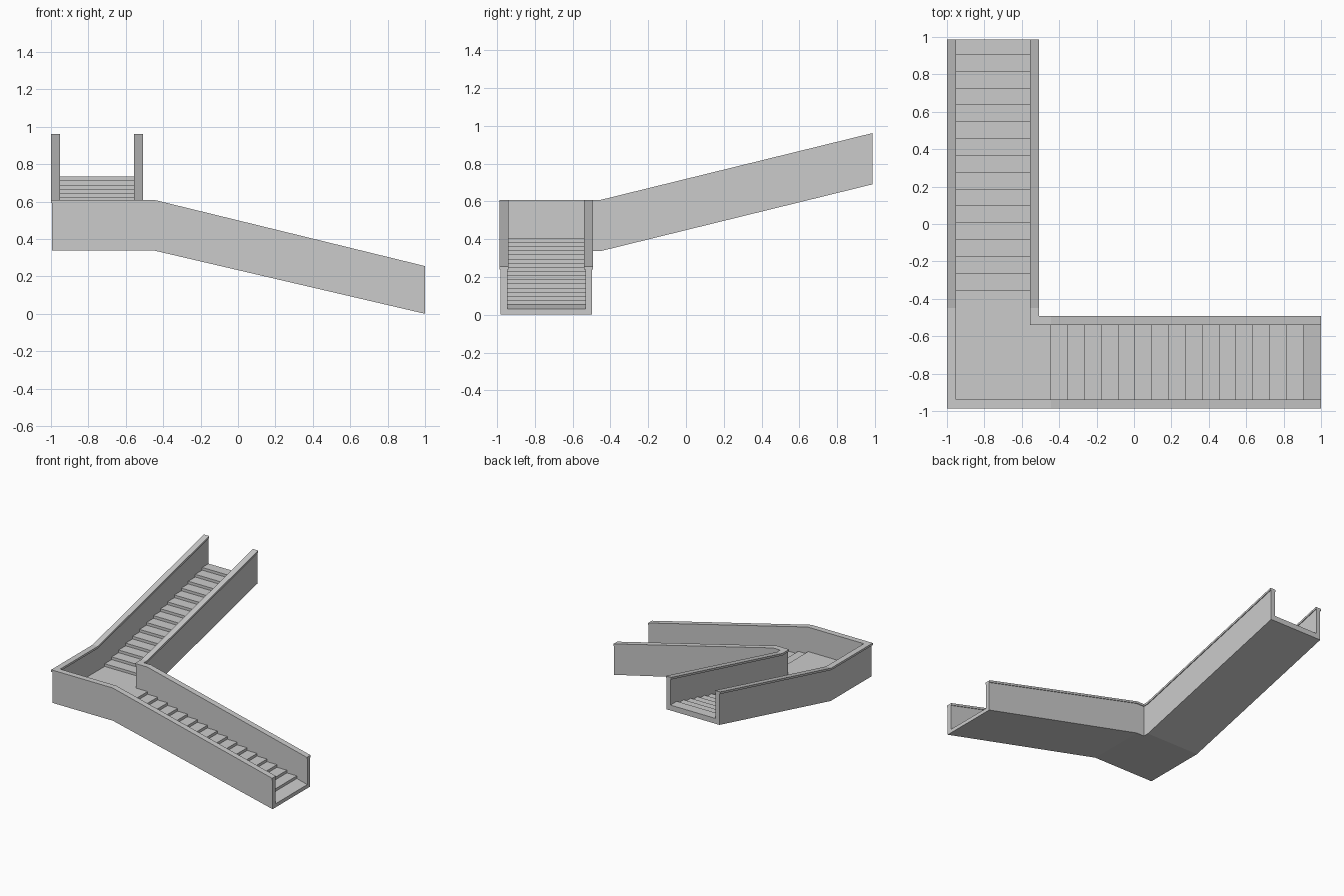
import bpy, bmesh

if "Cube" in bpy.data.objects:
    bpy.data.objects.remove(bpy.data.objects["Cube"])

STEP, RISE, N = 0.09, 0.0219, 15
FLOOR, BASE = 0.405, 0.337          # landing top and underside
BEND_X, BEND_Y, END_Y = -0.444, -0.45, 0.987


def finish(name, bm):
    bmesh.ops.recalc_face_normals(bm, faces=bm.faces)
    me = bpy.data.meshes.new(name)
    bm.to_mesh(me)
    bm.free()
    ob = bpy.data.objects.new(name, me)
    bpy.context.collection.objects.link(ob)
    return ob


def prism(name, pts, place, lo, hi):
    """Extrude a 2D profile between lo and hi; place(u, v, w) gives the 3D point."""
    bm = bmesh.new()
    a = [bm.verts.new(place(u, v, lo)) for u, v in pts]
    b = [bm.verts.new(place(u, v, hi)) for u, v in pts]
    bm.faces.new(a)
    bm.faces.new(b)
    for i in range(len(pts)):
        j = (i + 1) % len(pts)
        bm.faces.new((a[i], a[j], b[j], b[i]))
    return finish(name, bm)


def sweep(name, left, right, lows, highs):
    """Rectangular section running along two parallel plan paths."""
    bm = bmesh.new()
    rings = []
    for (lx, ly), (rx, ry), lo, hi in zip(left, right, lows, highs):
        rings.append([bm.verts.new(p) for p in
                      ((lx, ly, lo), (rx, ry, lo), (rx, ry, hi), (lx, ly, hi))])
    for r, s in zip(rings, rings[1:]):
        for i in range(4):
            j = (i + 1) % 4
            bm.faces.new((r[i], r[j], s[j], s[i]))
    bm.faces.new(rings[0])
    bm.faces.new(rings[-1])
    return finish(name, bm)


def path(cx, cy):
    """L-shaped plan path with its corner at (cx, cy)."""
    return [(1, cy), (BEND_X, cy), (cx, cy), (cx, BEND_Y), (cx, END_Y)]


# Side walls with slightly wider handrail caps
bottom = [0, BASE, BASE, BASE, 0.69]
top = [0.255, 0.608, 0.608, 0.608, 0.961]
under_cap = [z - 0.017 for z in top]
for side, cx, cy, s in (("outer", -1, -0.987, 1), ("inner", -0.508, -0.491, -1)):
    off = lambda d: path(cx + s * d, cy + s * d)
    sweep(side + "_wall", off(0.006), off(0.042), bottom, under_cap)
    sweep(side + "_handrail", off(0), off(0.048), under_cap, top)

# Inner faces of the walls
X0, X1, Y0, Y1 = -0.958, -0.55, -0.945, -0.533

# Landing
prism("landing", [(X0, Y0), (BEND_X, Y0), (BEND_X, Y1), (X1, Y1), (X1, BEND_Y), (X0, BEND_Y)],
      lambda u, v, w: (u, v, w), BASE, FLOOR)

# Lower flight: steps down towards +x, ending on the bare sloped slab
lower = [(1, 0), (BEND_X, BASE), (BEND_X, FLOOR)]
for i in range(N):
    x, z = BEND_X + i * STEP, FLOOR - (i + 1) * RISE
    lower += [(x, z), (x + STEP, z)]
x, z = lower[-1]
lower += [(x, z - RISE), (1, 0.03)]
lower.remove((BEND_X, FLOOR))
lower.insert(2, (BEND_X, FLOOR))
prism("lower_flight", lower, lambda u, v, w: (u, w, v), Y0, Y1)

# Upper flight: steps up towards +y
upper = [(END_Y, 0.69), (BEND_Y, BASE), (BEND_Y, FLOOR)]
for i in range(N):
    y, z = -0.355 + i * STEP, FLOOR + i * RISE
    upper += [(y, z), (y, z + RISE)]
upper.append((END_Y, FLOOR + N * RISE))
prism("upper_flight", upper, lambda u, v, w: (w, u, v), X0, X1)
